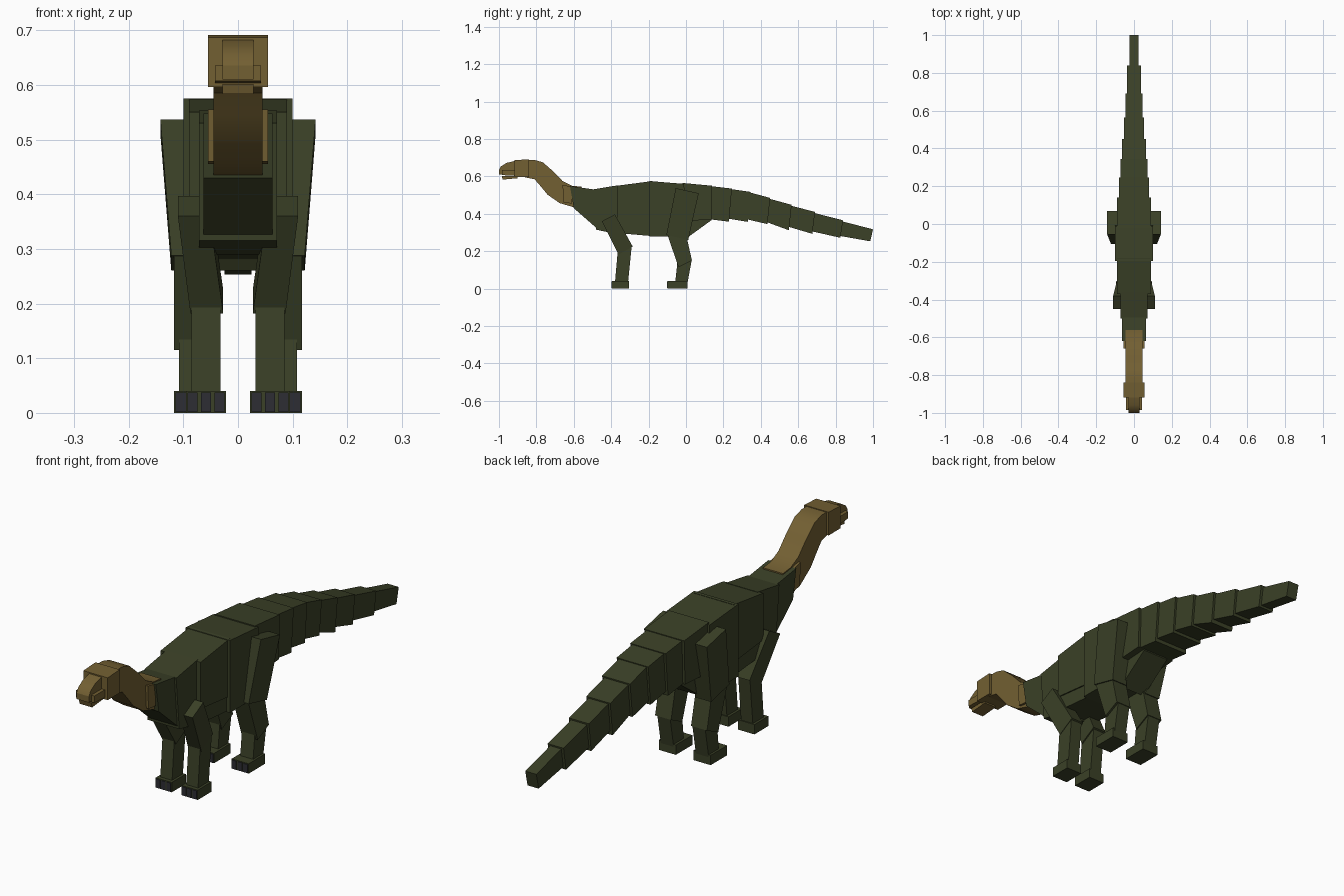
import bpy


def material(name, rgb):
    m = bpy.data.materials.new(name)
    m.diffuse_color = (*rgb, 1)
    return m


GREEN = material("dark olive green", (0.043, 0.052, 0.020))
BROWN = material("ochre brown", (0.17, 0.115, 0.032))
CLAW = material("charcoal claw", (0.026, 0.027, 0.034))


def add_mesh(name, verts, faces, mat):
    me = bpy.data.meshes.new(name)
    me.from_pydata(verts, [], faces)
    me.materials.append(mat)
    ob = bpy.data.objects.new(name, me)
    bpy.context.collection.objects.link(ob)
    return ob


HEX = [(0, 1, 2, 3), (7, 6, 5, 4), (0, 4, 5, 1),
       (1, 5, 6, 2), (2, 6, 7, 3), (3, 7, 4, 0)]


def block(name, quad, hw, mat):
    """Side quad (y, z): top front, top rear, bottom rear, bottom front."""
    verts = [(-hw, y, z) for y, z in quad] + [(hw, y, z) for y, z in quad]
    return add_mesh(name, verts, HEX, mat)


def limb(name, quad, top_x, low_x, mat):
    """Both left and right copies; x ranges (inner, outer) at top and bottom."""
    xs = (top_x, top_x, low_x, low_x)
    for side, s in (("left", 1), ("right", -1)):
        verts = [(s * x[i], y, z) for i in (0, 1) for x, (y, z) in zip(xs, quad)]
        faces = HEX if s == 1 else [f[::-1] for f in HEX]
        add_mesh(f"{name}_{side}", verts, faces, mat)


def strip(name, top, low, hw, mat):
    """Curved part from matching top and bottom outlines."""
    n = len(top)
    verts = [(x, y, z) for x in (-hw, hw) for line in (top, low) for y, z in line]
    a, b, c, d = 0, n, 2 * n, 3 * n
    faces = [(b, d, c, a), (a + n - 1, c + n - 1, d + n - 1, b + n - 1)]
    for i in range(n - 1):
        j = i + 1
        faces += [(a + i, a + j, b + j, b + i), (c + i, d + i, d + j, c + j),
                  (a + i, c + i, c + j, a + j), (b + i, b + j, d + j, d + i)]
    ob = add_mesh(name, verts, faces, mat)
    bpy.context.view_layer.objects.active = ob
    ob.select_set(True)
    bpy.ops.object.shade_smooth_by_angle(angle=0.5)
    ob.select_set(False)


# Torso
block("neck_base", [(-0.62, 0.548), (-0.49, 0.53), (-0.48, 0.325), (-0.60, 0.43)], 0.063, GREEN)
block("chest", [(-0.50, 0.53), (-0.36, 0.553), (-0.36, 0.29), (-0.48, 0.315)], 0.071, GREEN)
block("shoulders", [(-0.37, 0.55), (-0.18, 0.575), (-0.18, 0.34), (-0.37, 0.36)], 0.09, GREEN)
block("belly", [(-0.40, 0.37), (-0.17, 0.36), (-0.17, 0.28), (-0.40, 0.30)], 0.085, GREEN)
block("midriff", [(-0.195, 0.575), (-0.01, 0.56), (0.0, 0.28), (-0.195, 0.28)], 0.1, GREEN)
block("hips", [(-0.02, 0.565), (0.14, 0.55), (0.135, 0.37), (-0.02, 0.36)], 0.09, GREEN)
block("pelvis", [(-0.08, 0.37), (0.14, 0.38), (0.135, 0.365), (-0.01, 0.26)], 0.06, GREEN)

# Tail: y front, y rear, top front, top rear, bottom front, bottom rear, half width
TAIL = [
    (0.13, 0.245, 0.548, 0.535, 0.372, 0.358, 0.080),
    (0.235, 0.345, 0.533, 0.517, 0.375, 0.357, 0.071),
    (0.335, 0.45, 0.516, 0.485, 0.372, 0.345, 0.063),
    (0.44, 0.565, 0.482, 0.448, 0.358, 0.312, 0.054),
    (0.555, 0.69, 0.445, 0.410, 0.333, 0.293, 0.045),
    (0.68, 0.84, 0.406, 0.365, 0.308, 0.272, 0.036),
    (0.83, 1.00, 0.361, 0.317, 0.283, 0.253, 0.025),
]
for i, (y0, y1, t0, t1, b0, b1, hw) in enumerate(TAIL):
    block(f"tail_{i + 1}", [(y0, t0), (y1, t1), (y1 - 0.015, b1), (y0 - 0.015, b0)], hw, GREEN)

# Curved neck and its collar
strip("neck",
      [(-0.86, 0.688), (-0.81, 0.688), (-0.765, 0.675), (-0.71, 0.627),
       (-0.66, 0.575), (-0.61, 0.55), (-0.56, 0.545)],
      [(-0.86, 0.595), (-0.81, 0.585), (-0.775, 0.545), (-0.74, 0.502),
       (-0.675, 0.457), (-0.60, 0.435), (-0.56, 0.44)], 0.045, BROWN)
block("collar", [(-0.66, 0.555), (-0.61, 0.545), (-0.61, 0.455), (-0.655, 0.46)], 0.055, BROWN)

# Head
block("head", [(-0.918, 0.687), (-0.84, 0.691), (-0.84, 0.596), (-0.918, 0.596)], 0.055, BROWN)
strip("snout_bridge",
      [(-1.0, 0.635), (-0.99, 0.653), (-0.96, 0.672), (-0.91, 0.684)],
      [(-1.0, 0.61), (-0.99, 0.61), (-0.96, 0.61), (-0.91, 0.61)], 0.028, BROWN)
block("muzzle", [(-0.985, 0.635), (-0.91, 0.635), (-0.91, 0.603), (-0.985, 0.607)], 0.042, BROWN)
block("lower_jaw", [(-0.985, 0.602), (-0.90, 0.602), (-0.90, 0.59), (-0.98, 0.583)], 0.028, BROWN)

# Front legs
limb("front_upper_leg", [(-0.45, 0.36), (-0.38, 0.397), (-0.285, 0.225), (-0.36, 0.182)],
     (0.052, 0.11), (0.027, 0.087), GREEN)
limb("front_lower_leg", [(-0.365, 0.20), (-0.29, 0.23), (-0.31, 0.03), (-0.38, 0.03)],
     (0.032, 0.085), (0.032, 0.085), GREEN)

# Hind legs
limb("thigh", [(-0.055, 0.537), (0.068, 0.51), (0.012, 0.26), (-0.105, 0.288)],
     (0.07, 0.142), (0.05, 0.122), GREEN)
limb("shank", [(-0.10, 0.29), (0.0, 0.29), (0.032, 0.15), (-0.04, 0.115)],
     (0.045, 0.117), (0.045, 0.117), GREEN)
limb("hind_lower_leg", [(-0.045, 0.15), (0.03, 0.15), (0.008, 0.03), (-0.058, 0.03)],
     (0.05, 0.108), (0.05, 0.108), GREEN)

# Feet with thin claw plates on their fronts
for part, y0, y1, xr in (("front", -0.395, -0.305, (0.022, 0.095)),
                         ("hind", -0.098, 0.008, (0.04, 0.117))):
    limb(f"{part}_foot", [(y0, 0.04), (y1, 0.04), (y1, 0), (y0, 0)], xr, xr, GREEN)
    step = (xr[1] - xr[0]) / 3
    for k in range(3):
        cx = (xr[0] + k * step + 0.003, xr[0] + (k + 1) * step - 0.003)
        limb(f"{part}_claw_{k + 1}", [(y0 - 0.003, 0.037), (y0, 0.037), (y0, 0.002), (y0 - 0.003, 0.002)],
             cx, cx, CLAW)
